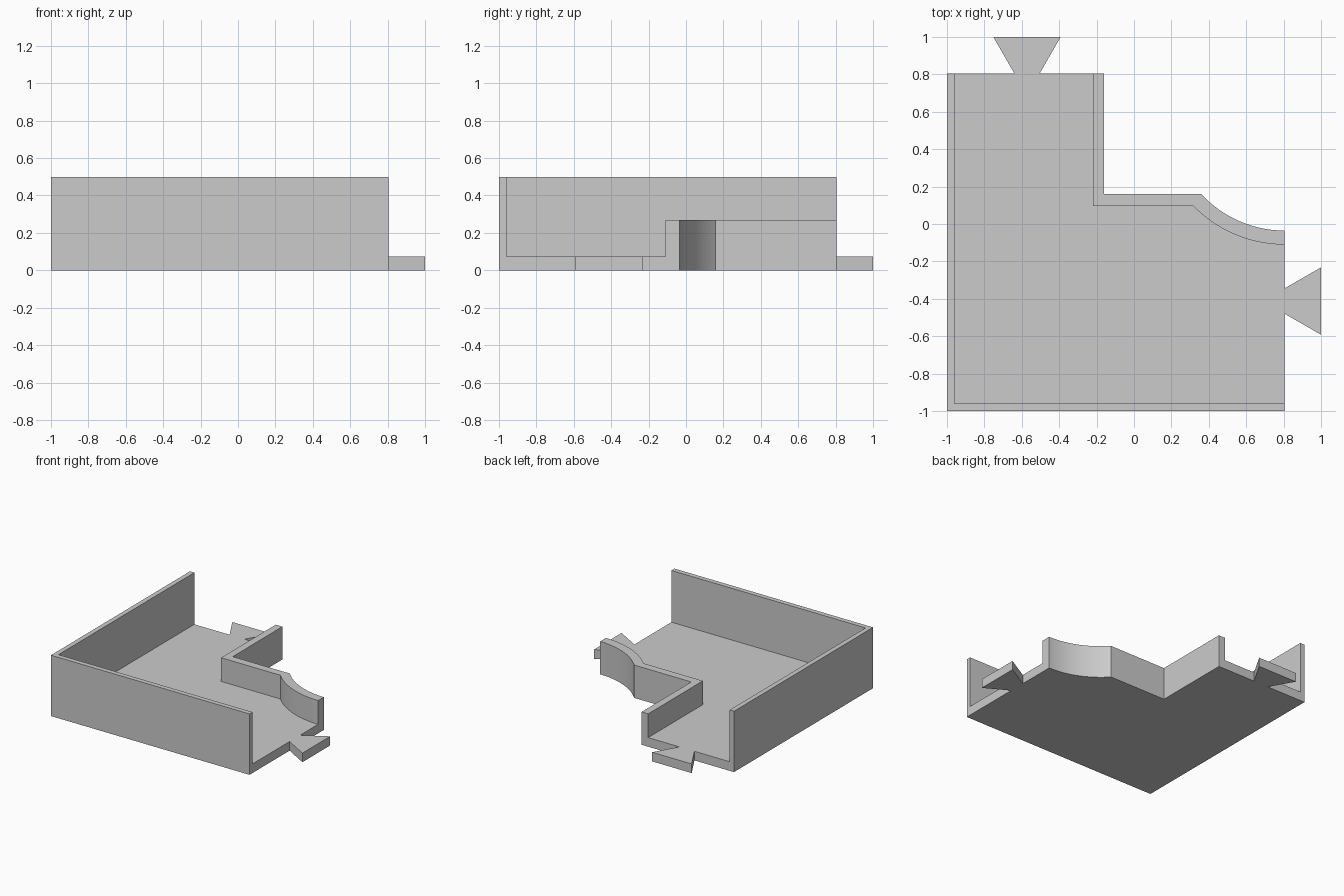
import bpy
import bmesh
from math import atan2, cos, sin, pi, radians

cube = bpy.data.objects.get("Cube")
if cube:
    bpy.data.objects.remove(cube, do_unlink=True)

grey = bpy.data.materials.new("light grey")
grey.use_nodes = True
grey.diffuse_color = (0.6, 0.6, 0.6, 1)
grey.node_tree.nodes["Principled BSDF"].inputs["Base Color"].default_value = (0.6, 0.6, 0.6, 1)


def prism(name, outline, z0, z1):
    """Extrude a flat outline from z0 up to z1."""
    bm = bmesh.new()
    face = bm.faces.new([bm.verts.new((x, y, z0)) for x, y in outline])
    top = bmesh.ops.extrude_face_region(bm, geom=[face])
    verts = [v for v in top["geom"] if isinstance(v, bmesh.types.BMVert)]
    bmesh.ops.translate(bm, vec=(0, 0, z1 - z0), verts=verts)
    bmesh.ops.recalc_face_normals(bm, faces=bm.faces)
    mesh = bpy.data.meshes.new(name)
    bm.to_mesh(mesh)
    bm.free()
    mesh.materials.append(grey)
    obj = bpy.data.objects.new(name, mesh)
    bpy.context.collection.objects.link(obj)
    return obj


def activate(obj):
    bpy.ops.object.select_all(action='DESELECT')
    obj.select_set(True)
    bpy.context.view_layer.objects.active = obj


def cut(obj, cutter):
    cutter.hide_render = True
    mod = obj.modifiers.new("cut", 'BOOLEAN')
    mod.operation, mod.solver, mod.object = 'DIFFERENCE', 'EXACT', cutter
    activate(obj)
    bpy.ops.object.modifier_apply(modifier=mod.name)
    bpy.data.objects.remove(cutter, do_unlink=True)


def scoop(radius, y_start, steps=28):
    """Concave curve from the open right end back to the straight wall."""
    cx, cy = END, 0.57
    dy = y_start - cy
    last = atan2(dy, -(radius ** 2 - dy ** 2) ** 0.5) % (2 * pi)
    first = 1.5 * pi
    angles = [first + (last - first) * i / steps for i in range(steps + 1)]
    return [(cx + radius * cos(a), cy + radius * sin(a)) for a in angles]


END, FLOOR, LOW, HIGH = 0.805, 0.075, 0.27, 0.5
INNER, FAR = -0.96, 1.3

# Solid corner block with the scooped inside corner
body = prism("corner_tray", [(-1, -1), (END, -1)] + scoop(0.605, 0.16)
             + [(-0.16, 0.16), (-0.16, END), (-1, END)], 0, HIGH)

# Lower the inner walls, then hollow out the channel
cut(body, prism("wall_height_cutter",
                [(INNER, INNER), (FAR, INNER), (FAR, FAR), (INNER, FAR)], LOW, 1))
curve = scoop(0.68, 0.095)
cut(body, prism("channel_cutter",
                [(INNER, INNER), (FAR, INNER), (FAR, curve[0][1])] + curve
                + [(-0.22, 0.095), (-0.22, FAR), (INNER, FAR)], FLOOR, 1))
activate(body)
bpy.ops.object.shade_smooth_by_angle(angle=radians(30))

# Dovetail connector tabs on the two open ends
profile = [(-0.068, END), (0.068, END), (0.18, 1), (-0.18, 1)]
prism("back_connector", [(x - 0.572, y) for x, y in profile], 0, FLOOR)
prism("left_connector", [(y, x - 0.412) for x, y in profile], 0, FLOOR)
